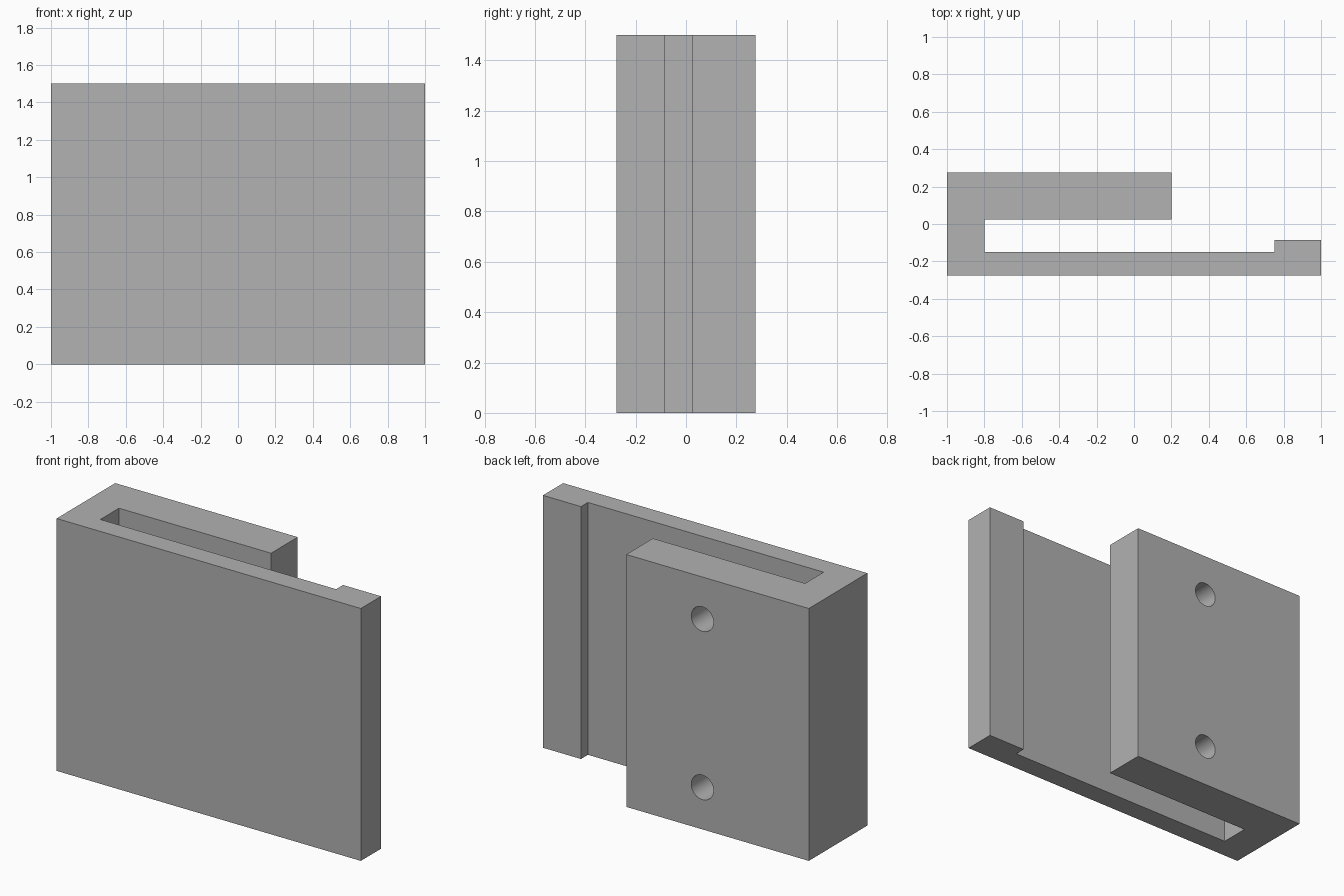
import bpy
import bmesh
import math

old = bpy.data.objects.get("Cube")
if old:
    bpy.data.objects.remove(old, do_unlink=True)

HEIGHT = 1.5

# Plain grey finish
grey = bpy.data.materials.new("plain_grey")
grey.use_nodes = True
colour = (0.445, 0.445, 0.445, 1)
grey.diffuse_color = colour
grey.node_tree.nodes["Principled BSDF"].inputs["Base Color"].default_value = colour


def extrude_profile(name, points, height):
    """Closed plan outline (counter-clockwise) extruded upwards from z = 0."""
    bm = bmesh.new()
    base = bm.faces.new([bm.verts.new((x, y, 0)) for x, y in points])
    top = bmesh.ops.extrude_face_region(bm, geom=[base], use_keep_orig=True)
    verts = [v for v in top["geom"] if isinstance(v, bmesh.types.BMVert)]
    bmesh.ops.translate(bm, verts=verts, vec=(0, 0, height))
    bmesh.ops.recalc_face_normals(bm, faces=bm.faces)
    mesh = bpy.data.meshes.new(name)
    bm.to_mesh(mesh)
    bm.free()
    mesh.materials.append(grey)
    obj = bpy.data.objects.new(name, mesh)
    bpy.context.collection.objects.link(obj)
    return obj


# Hooked bracket: front plate with end lip, side web and thick back block
outline = [
    (-1, -0.275), (1, -0.275), (1, -0.085), (0.75, -0.085),
    (0.75, -0.15), (-0.8, -0.15), (-0.8, 0.025), (0.2, 0.025),
    (0.2, 0.275), (-1, 0.275),
]
bracket = extrude_profile("hooked_bracket", outline, HEIGHT)

# Two screw holes through the back block, ending in the slot
for z in (0.25, HEIGHT - 0.25):
    bpy.ops.mesh.primitive_cylinder_add(
        vertices=48, radius=0.073, depth=0.4,
        location=(-0.3, 0.15, z), rotation=(math.pi / 2, 0, 0))
    cutter = bpy.context.object
    cutter.name = "screw_hole_cutter"
    cutter.hide_render = True
    cutter.data.materials.append(grey)
    cut = bracket.modifiers.new("screw_hole", 'BOOLEAN')
    cut.operation = 'DIFFERENCE'
    cut.solver = 'EXACT'
    cut.object = cutter
    bpy.context.view_layer.objects.active = bracket
    bpy.ops.object.modifier_apply(modifier=cut.name)
    bpy.data.objects.remove(cutter, do_unlink=True)

# Smooth hole walls, crisp edges everywhere else
bpy.ops.object.select_all(action='DESELECT')
bracket.select_set(True)
bpy.context.view_layer.objects.active = bracket
bpy.ops.object.shade_smooth_by_angle(angle=math.radians(30))
